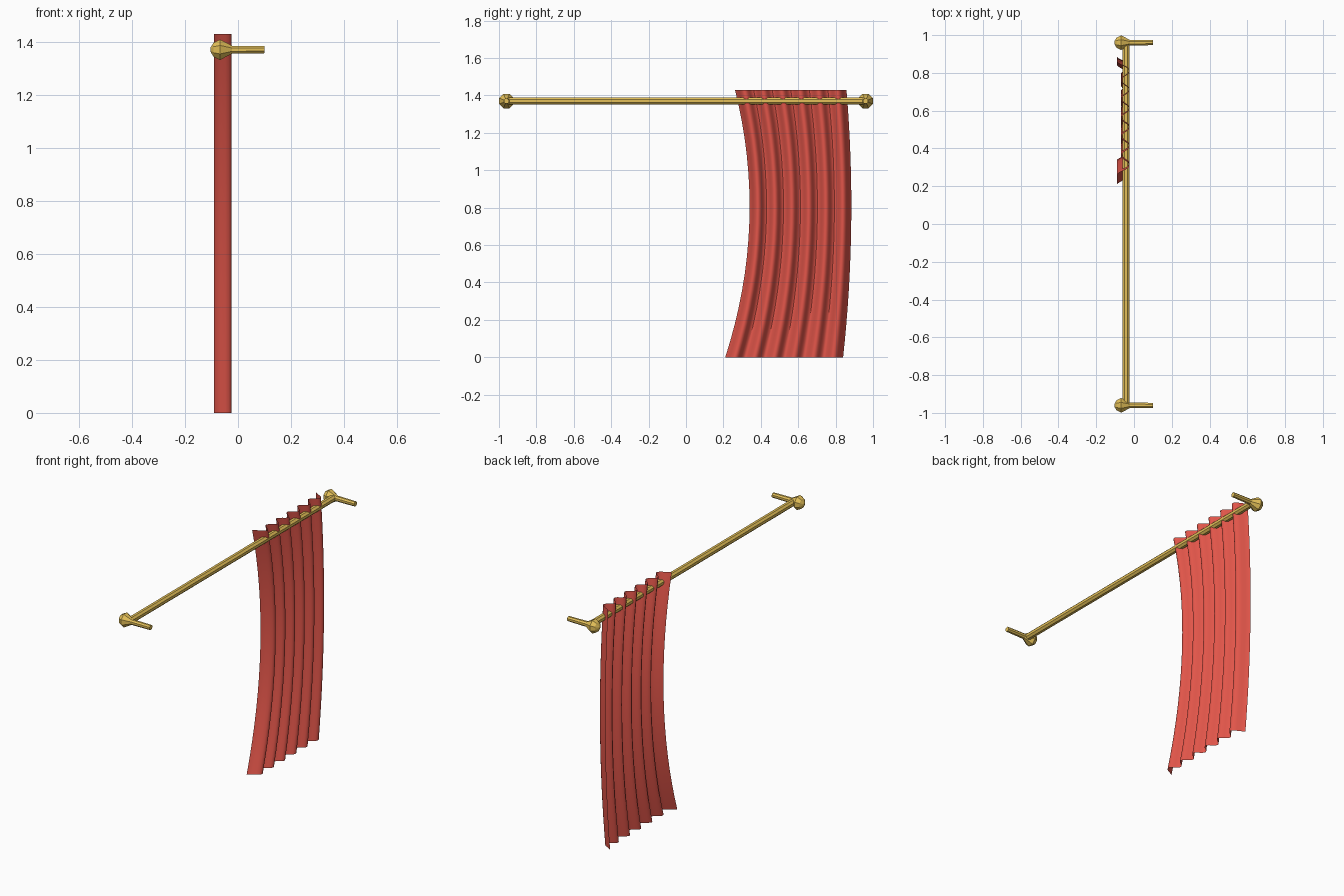
import bpy, math
from mathutils import Vector

if "Cube" in bpy.data.objects:
    bpy.data.objects.remove(bpy.data.objects["Cube"])


def material(name, col):
    m = bpy.data.materials.new(name)
    m.diffuse_color = (*col, 1)
    m.use_nodes = True
    m.node_tree.nodes["Principled BSDF"].inputs["Base Color"].default_value = m.diffuse_color
    return m


BRASS = material("brass", (0.78, 0.53, 0.10))
CLOTH = material("red cloth", (0.76, 0.092, 0.068))


def make(name, verts, faces, mat, angle):
    me = bpy.data.meshes.new(name)
    me.from_pydata(verts, [], faces)
    me.materials.append(mat)
    ob = bpy.data.objects.new(name, me)
    bpy.context.collection.objects.link(ob)
    bpy.ops.object.select_all(action='DESELECT')
    ob.select_set(True)
    bpy.context.view_layer.objects.active = ob
    bpy.ops.object.shade_smooth_by_angle(angle=math.radians(angle))
    return ob


def lathe(name, profile, origin, axis, sides, mat, angle=30):
    """Turn (distance along axis, radius) points around an x or y axis."""
    verts, faces = [], []
    for d, r in profile:
        for k in range(sides):
            a = 2 * math.pi * (k + 0.5) / sides
            c, s = r * math.cos(a), r * math.sin(a)
            p = Vector((d, c, s)) if axis == 'x' else Vector((s, d, c))
            verts.append(p + Vector(origin))
    for i in range(len(profile) - 1):
        for k in range(sides):
            n = (k + 1) % sides
            faces.append((i * sides + k, i * sides + n,
                          (i + 1) * sides + n, (i + 1) * sides + k))
    faces.append(tuple(reversed(range(sides))))
    last = (len(profile) - 1) * sides
    faces.append(tuple(range(last, last + sides)))
    return make(name, [v[:] for v in verts],
                [tuple(reversed(f)) for f in faces], mat, angle)


ROD_Z = 1.37
# Curtain rod
lathe("curtain_rod", [(-0.958, 0.02), (0.958, 0.02)],
      (-0.042, 0, ROD_Z), 'y', 8, BRASS)

# Wall brackets, each with a faceted knob at the room end
knob = [(-0.104, 0.008), (-0.092, 0.029), (-0.068, 0.042),
        (-0.022, 0.016), (0.1, 0.0145)]
for side, label in ((-1, "front"), (1, "back")):
    lathe("bracket_" + label, knob, (0, side * 0.96, ROD_Z), 'x', 8, BRASS, 20)


# Curtain: six pleats swept between two curved edges
def edge(z, table):
    """Smooth quadratic curve through three (z, y) points."""
    total = 0
    for i, (zi, yi) in enumerate(table):
        t = yi
        for j, (zj, _) in enumerate(table):
            if i != j:
                t *= (z - zj) / (zi - zj)
        total += t
    return total


INNER = [(0, 0.21), (0.8, 0.34), (1.43, 0.262)]
OUTER = [(0, 0.84), (0.8, 0.884), (1.43, 0.858)]
PLEATS, SEG, ROWS, H = 6, 12, 16, 1.43
cols = PLEATS * SEG
verts, faces = [], []
for r in range(ROWS + 1):
    z = H * r / ROWS
    a, b = edge(z, INNER), edge(z, OUTER)
    for c in range(cols + 1):
        u = c / SEG
        wave = -math.cos(2 * math.pi * u)
        if wave > 0:
            wave **= 0.75   # rounder crests
        x = -0.0475 + 0.0225 * wave
        # outermost hems flare away from the wall
        e = min(u, PLEATS - u)
        x -= 0.02 * max(0, 1 - e / 0.25)
        verts.append((x, a + (b - a) * u / PLEATS, z))
w = cols + 1
for r in range(ROWS):
    for c in range(cols):
        i = r * w + c
        faces.append((i, i + 1, i + w + 1, i + w))
make("curtain", verts, faces, CLOTH, 40)
